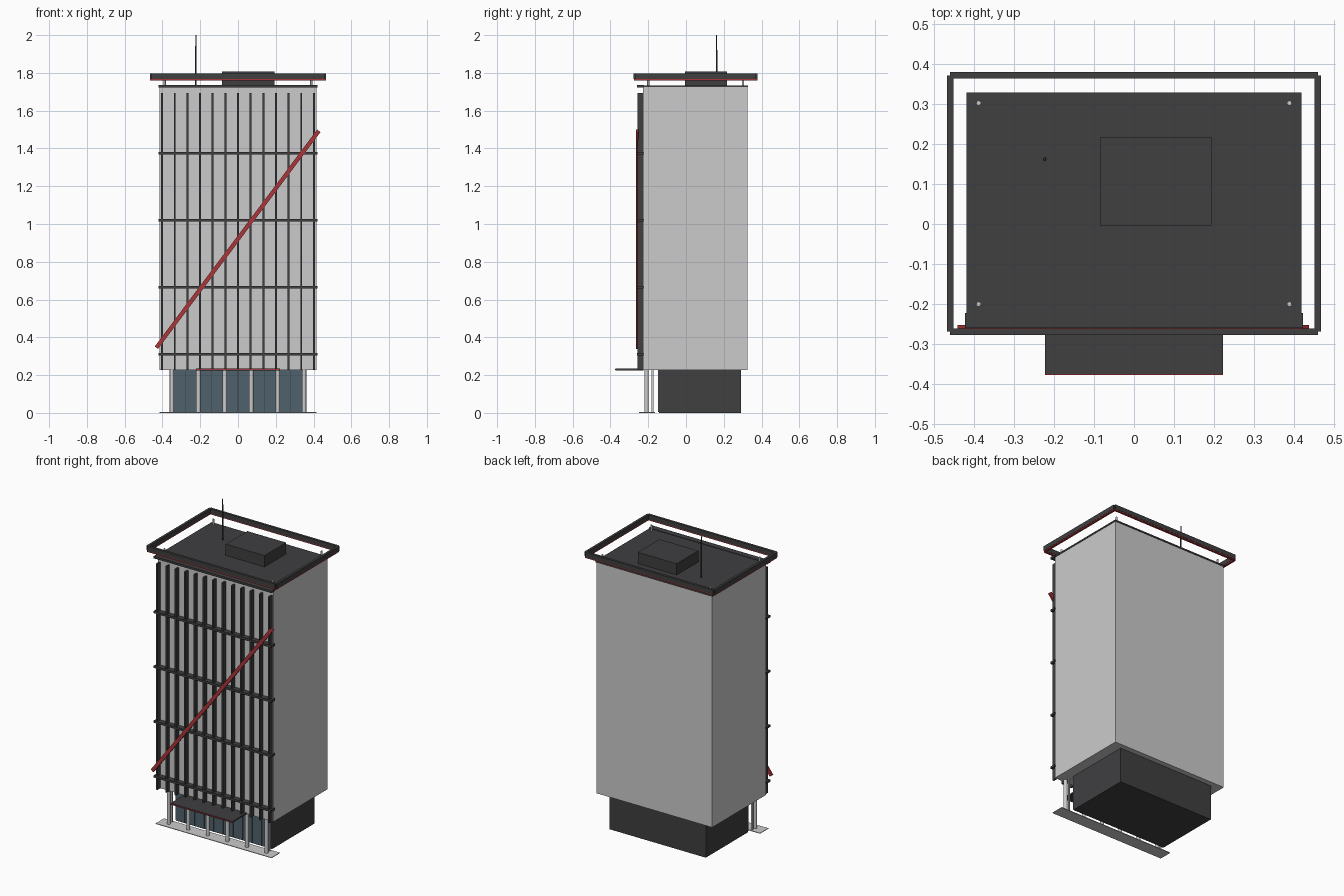
import bpy
import math

old = bpy.data.objects.get("Cube")
if old:
    bpy.data.objects.remove(old, do_unlink=True)


def material(name, rgb):
    mat = bpy.data.materials.new(name)
    mat.use_nodes = True
    mat.diffuse_color = (*rgb, 1)
    mat.node_tree.nodes["Principled BSDF"].inputs["Base Color"].default_value = (*rgb, 1)
    return mat


DARK = material("dark_metal", (0.05, 0.05, 0.053))
RED = material("red_paint", (0.4, 0.035, 0.04))
GLASS = material("lobby_glass", (0.08, 0.12, 0.15))


def finish(name, mat):
    obj = bpy.context.object
    obj.name = obj.data.name = name
    if mat:
        obj.data.materials.append(mat)
    return obj


def box(name, x, y, z, mat=None):
    """Box spanning the given (low, high) ranges."""
    spans = (x, y, z)
    bpy.ops.mesh.primitive_cube_add(size=1, location=[(a + b) / 2 for a, b in spans])
    obj = finish(name, mat)
    obj.scale = [b - a for a, b in spans]
    bpy.ops.object.transform_apply(location=False, rotation=False, scale=True)
    return obj


def rod(name, x, y, z, radius, mat=None, tip=None):
    """Upright round rod between two heights, optionally tapered."""
    bpy.ops.mesh.primitive_cone_add(
        vertices=16, radius1=radius, radius2=tip or radius,
        depth=z[1] - z[0], location=(x, y, (z[0] + z[1]) / 2))
    obj = finish(name, mat)
    bpy.ops.object.shade_smooth_by_angle()
    return obj


def around(centre, width):
    return (centre - width / 2, centre + width / 2)


BASE_TOP, ROOF = 0.228, 1.73
HALF = 0.415

# Main volume, recessed base and paving
box("tower_body", (-HALF, HALF), (-0.228, 0.325), (BASE_TOP, ROOF - 0.005))
box("roof_slab", (-0.418, 0.418), (-0.226, 0.328), (ROOF - 0.006, ROOF + 0.004), DARK)
box("base_block", (-0.345, 0.345), (-0.143, 0.29), (0, BASE_TOP), DARK)
box("entrance_paving", (-HALF, HALF), (-0.25, -0.165), (0, 0.004))

# Lobby glazing and columns
COLUMNS = 6
for i in range(COLUMNS):
    x = -0.35 + i * 0.7 / (COLUMNS - 1)
    rod(f"lobby_column_{i + 1}", x, -0.209, (0.002, BASE_TOP), 0.0115)
PANES = 10
pane = 0.69 / PANES
for i in range(PANES):
    x = -0.345 + (i + 0.5) * pane
    box(f"lobby_pane_{i + 1}", around(x, pane - 0.003), (-0.149, -0.141), (0.006, BASE_TOP), GLASS)
for side, name in ((-1, "right"), (1, "left")):
    box(f"lobby_end_post_{name}", around(side * 0.35, 0.01), around(-0.177, 0.01), (0.002, BASE_TOP))

# Entrance canopy with red front edge
box("canopy", (-0.222, 0.222), (-0.374, -0.225), (0.225, 0.234), DARK)
box("canopy_edge", (-0.222, 0.222), (-0.377, -0.374), (0.226, 0.232), RED)

# Facade fins, horizontal rails and diagonal brace
FINS = 13
for i in range(FINS):
    x = -0.402 + i * 0.804 / (FINS - 1)
    box(f"facade_fin_{i + 1}", around(x, 0.01), (-0.258, -0.225), (BASE_TOP, 1.693), DARK)
for i in range(5):
    z = 0.31 + i * 0.355
    box(f"facade_rail_{i + 1}", (-0.422, 0.422), (-0.26, -0.222), around(z, 0.014), DARK)

low, high = (-0.432, 0.345), (0.428, 1.493)
dx, dz = high[0] - low[0], high[1] - low[1]
brace = box("diagonal_brace", around(0, math.hypot(dx, dz)), around(0, 0.012), around(0, 0.022), RED)
brace.location = ((low[0] + high[0]) / 2, -0.258, (low[1] + high[1]) / 2)
brace.rotation_euler.y = -math.atan2(dz, dx)

# Floating crown frame with red underside, on four posts
for part, z, w, mat in (("crown", (1.768, 1.798), 0.016, DARK),
                        ("crown_trim", (1.761, 1.768), 0.013, RED)):
    for y, name in ((-0.269, "front"), (0.371, "back")):
        box(f"{part}_{name}", (-0.459, 0.459), around(y, w), z, mat)
    for x, name in ((-0.459, "right"), (0.459, "left")):
        box(f"{part}_{name}", around(x, w), (-0.269, 0.371), z, mat)
for x, side in ((-0.388, "right"), (0.388, "left")):
    for y, end in ((-0.2, "front"), (0.302, "back")):
        rod(f"crown_post_{end}_{side}", x, y, (ROOF, 1.772), 0.006)

# Rooftop plant room and mast
box("plant_room", (-0.085, 0.193), (-0.004, 0.217), (ROOF, 1.807), DARK)
rod("roof_mast", -0.223, 0.162, (ROOF, 2.0), 0.0045, DARK, tip=0.003)
